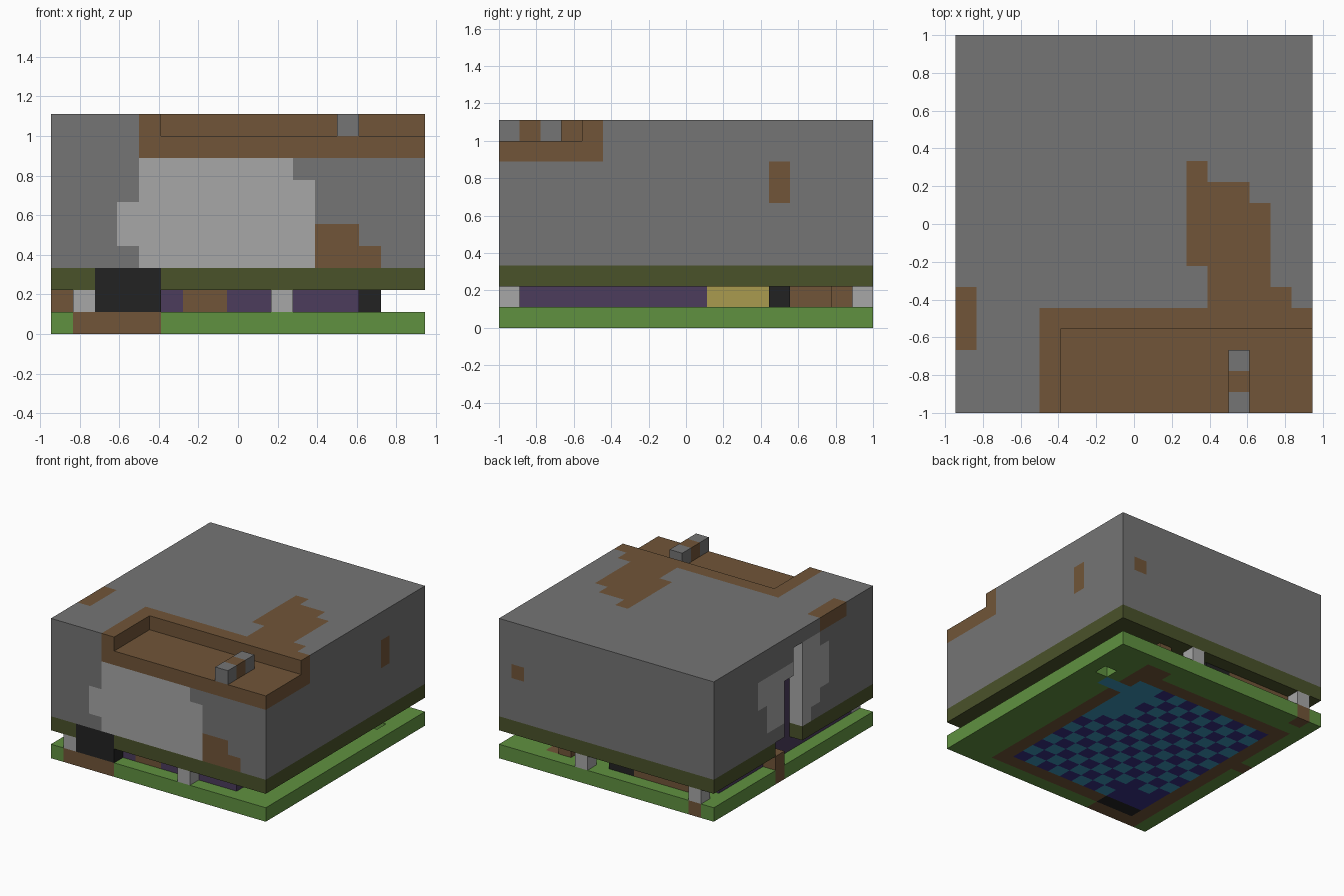
import bpy
import bmesh
from mathutils import Vector

cube = bpy.data.objects.get("Cube")
if cube:
    bpy.data.objects.remove(cube, do_unlink=True)

CELL = 1 / 9
ORIGIN = Vector((-8.5, -9, 0))


def linear(channel):
    c = channel / 255
    return c / 12.92 if c <= 0.04045 else ((c + 0.055) / 1.055) ** 2.4


def make_material(name, rgb):
    mat = bpy.data.materials.new(name)
    mat.use_nodes = True
    color = tuple(linear(c) for c in rgb) + (1.0,)
    mat.diffuse_color = color
    mat.node_tree.nodes["Principled BSDF"].inputs["Base Color"].default_value = color
    return mat


PALETTE = {
    "stone": make_material("stone_grey", (117, 117, 117)),
    "pale": make_material("pale_grey", (167, 167, 167)),
    "earth": make_material("earth_brown", (113, 85, 56)),
    "olive": make_material("dark_olive", (74, 82, 42)),
    "grass": make_material("grass_green", (96, 145, 64)),
    "purple": make_material("dusk_purple", (76, 60, 92)),
    "black": make_material("soft_black", (34, 34, 34)),
    "straw": make_material("straw_yellow", (170, 155, 78)),
    "teal": make_material("pool_teal", (58, 148, 182)),
    "navy": make_material("pool_navy", (56, 48, 132)),
}
NAMES = list(PALETTE)


class Blocks:
    """A part made of grid blocks, filled and carved box by box."""

    def __init__(self, name):
        self.name = name
        self.cells = {}

    def fill(self, color, x, y, z):
        for i in range(*x):
            for j in range(*y):
                for k in range(*z):
                    self.cells[i, j, k] = color
        return self

    def carve(self, x, y, z):
        for i in range(*x):
            for j in range(*y):
                for k in range(*z):
                    self.cells.pop((i, j, k), None)
        return self

    def build(self):
        bm = bmesh.new()
        verts = {}

        def corner(key):
            if key not in verts:
                verts[key] = bm.verts.new((Vector(key) + ORIGIN) * CELL)
            return verts[key]

        # Only the faces that touch open space are made
        for cell, color in self.cells.items():
            for axis in range(3):
                u, v = (axis + 1) % 3, (axis + 2) % 3
                for side in (0, 1):
                    beside = list(cell)
                    beside[axis] += 2 * side - 1
                    if tuple(beside) in self.cells:
                        continue
                    ring = []
                    for a, b in ((0, 0), (1, 0), (1, 1), (0, 1)):
                        p = list(cell)
                        p[axis] += side
                        p[u] += a
                        p[v] += b
                        ring.append(corner(tuple(p)))
                    face = bm.faces.new(ring if side else ring[::-1])
                    face.material_index = NAMES.index(color)
        # Merge flat areas of one colour
        bmesh.ops.dissolve_limit(bm, angle_limit=0.01, verts=bm.verts[:],
                                 edges=bm.edges[:], delimit={'MATERIAL'})
        mesh = bpy.data.meshes.new(self.name)
        for mat in PALETTE.values():
            mesh.materials.append(mat)
        bm.to_mesh(mesh)
        bm.free()
        obj = bpy.data.objects.new(self.name, mesh)
        bpy.context.collection.objects.link(obj)
        return obj


W, D, H = (0, 17), (0, 18), 10

# Ground slab with wall footings and a checkered floor
slab = Blocks("ground_slab")
base = (0, 1)
slab.fill("grass", W, D, base)
slab.fill("earth", (1, 14), (1, 16), base)
slab.fill("teal", (2, 13), (2, 15), base)
for i in range(2, 13):
    for j in range(2, 15):
        if (i + j) % 2 == 0 and not (i > 10 and j > 9):
            slab.cells[i, j, 0] = "navy"
slab.fill("navy", (2, 5), (2, 4), base)
slab.fill("teal", (13, 15), (13, 14), base)
slab.fill("earth", (12, 14), (16, 17), base)
slab.fill("earth", (1, 5), (0, 1), base)
slab.fill("black", (2, 5), (1, 2), base)
slab.fill("earth", (1, 2), (17, 18), base)
slab.fill("earth", (0, 1), (10, 11), base)
slab.carve((15, 16), (14, 15), base)
slab.build()

# Low storey walls between slab and upper block
low = (1, 2)
walls = Blocks("lower_walls")
walls.fill("purple", (1, 14), (1, 16), low)
walls.carve((2, 13), (2, 15), low)
walls.fill("earth", (6, 8), (1, 2), low)
walls.fill("straw", (13, 14), (10, 13), low)
walls.fill("earth", (13, 14), (14, 16), low)
walls.build()

Blocks("back_bench").fill("earth", (2, 7), (16, 17), low).build()
Blocks("back_hearth").fill("black", (7, 9), (16, 17), low).build()
Blocks("back_crate").fill("earth", (12, 13), (16, 17), low).build()
Blocks("side_step").fill("earth", (0, 1), (10, 11), low).build()
Blocks("side_lamp").fill("black", (14, 15), (13, 14), low).build()
Blocks("front_door").fill("black", (2, 5), (0, 1), low).build()

# Pale posts at the front and back edges
for side, y in (("front", 0), ("back", 17)):
    for end, x in (("right", 1), ("left", 10)):
        Blocks(f"{side}_{end}_post").fill("pale", (x, x + 1), (y, y + 1), low).build()

# Upper block on its olive band
upper = Blocks("upper_block")
upper.fill("stone", W, D, (3, H))
upper.fill("olive", W, D, (2, 3))

# Front face patches
front = (0, 1)
upper.fill("pale", (4, 12), front, (3, 8))
upper.fill("pale", (3, 4), front, (4, 6))
upper.fill("stone", (11, 12), front, (7, 8))
upper.fill("earth", (12, 14), front, (3, 5))
upper.fill("earth", (14, 15), front, (3, 4))
upper.fill("black", (2, 5), front, (2, 3))

# Sunken terrace and soil patches on the roof
roof = (9, H)
upper.fill("earth", (4, 17), (0, 5), (8, H))
upper.fill("earth", (11, 12), (7, 12), roof)
upper.fill("earth", (12, 14), (5, 11), roof)
upper.fill("earth", (14, 15), (5, 10), roof)
upper.fill("earth", (15, 16), (5, 6), roof)
upper.fill("earth", (0, 1), (3, 6), roof)
upper.carve((5, 17), (0, 4), roof)

# Small patches on the left and back faces
upper.fill("earth", (16, 17), (13, 14), (6, 8))
upper.fill("earth", (15, 16), (17, 18), (6, 7))

# Pale patch and stepped niche on the right face
edge = (0, 1)
upper.fill("pale", edge, (12, 13), (6, 8))
upper.fill("pale", edge, (10, 12), (4, 8))
upper.fill("pale", edge, (9, 10), (7, 8))
upper.fill("pale", edge, (6, 8), (4, 9))
upper.fill("pale", edge, (7, 8), (3, 4))
upper.fill("pale", edge, (5, 6), (5, 8))
upper.fill("purple", (1, 2), (8, 11), (2, 7))
upper.carve(edge, (8, 9), (2, 9))
upper.carve(edge, (9, 10), (2, 7))
upper.carve(edge, (10, 11), (2, 3))
upper.build()

# Low beam on the terrace
beam = Blocks("terrace_beam")
beam.fill("stone", (13, 14), (0, 3), roof)
beam.fill("earth", (13, 14), (1, 2), roof)
beam.build()
